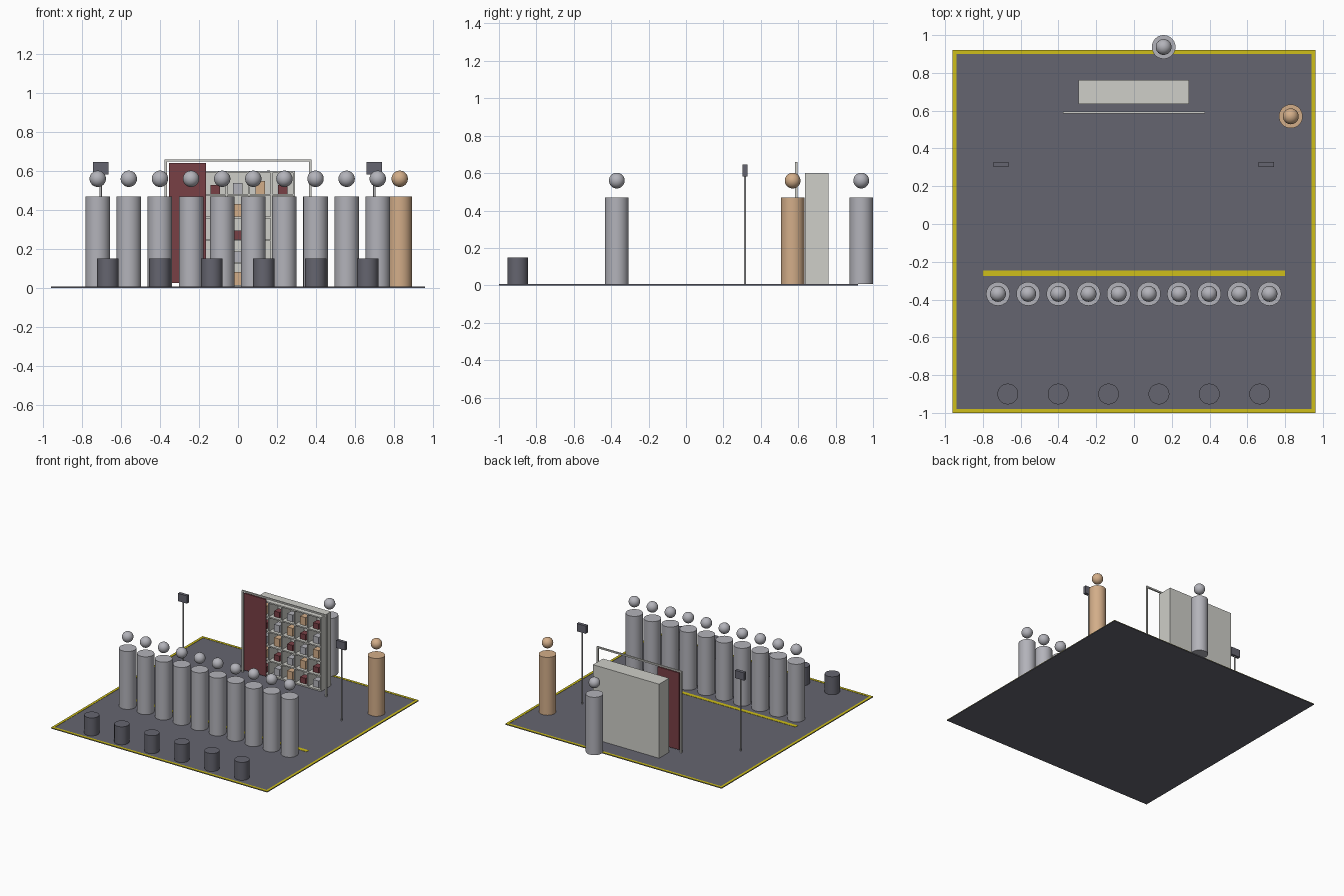
import bpy, math

cube = bpy.data.objects.get("Cube")
if cube:
    bpy.data.objects.remove(cube, do_unlink=True)


def material(name, r, g, b):
    m = bpy.data.materials.new(name)
    m.use_nodes = True
    m.diffuse_color = (r, g, b, 1)
    m.node_tree.nodes["Principled BSDF"].inputs["Base Color"].default_value = (r, g, b, 1)
    return m


charcoal = material("charcoal", 0.13, 0.13, 0.16)
grey = material("figure grey", 0.45, 0.45, 0.49)
tan = material("tan", 0.65, 0.42, 0.25)
ivory = material("ivory", 0.62, 0.62, 0.58)
red = material("dark red", 0.19, 0.05, 0.06)
yellow = material("yellow", 0.62, 0.52, 0.01)
steel = material("steel", 0.45, 0.45, 0.46)


def finish(name, mat, smooth=False):
    ob = bpy.context.object
    ob.name = name
    ob.data.materials.append(mat)
    if smooth:
        bpy.ops.object.shade_smooth_by_angle(angle=math.radians(40))
    return ob


def box(name, x, y, z, mat):
    """Box spanning the (low, high) pairs x, y and z."""
    spans = (x, y, z)
    bpy.ops.mesh.primitive_cube_add(size=1, location=[sum(s) / 2 for s in spans])
    bpy.context.object.scale = [s[1] - s[0] for s in spans]
    bpy.ops.object.transform_apply(location=False, rotation=False)
    return finish(name, mat)


def cylinder(name, x, y, low, high, radius, mat, sides=32):
    bpy.ops.mesh.primitive_cylinder_add(vertices=sides, radius=radius, depth=high - low,
                                        location=(x, y, (low + high) / 2))
    return finish(name, mat, True)


def person(name, x, y, mat):
    cylinder(name + "_body", x, y, FLOOR, 0.47, 0.063, mat)
    bpy.ops.mesh.primitive_uv_sphere_add(segments=24, ring_count=16, radius=0.042,
                                         location=(x, y, 0.56))
    finish(name + "_head", mat, True)


# Floor with painted border and line
FLOOR = 0.006
LEFT, FRONT, BACK, EDGE = 0.96, -1.0, 0.92, 0.02
box("floor", (-LEFT, LEFT), (FRONT, BACK), (0, FLOOR), charcoal)
paint = (FLOOR, FLOOR + 0.002)
for side in (-1, 1):
    box("border_side", sorted((side * LEFT, side * (LEFT - EDGE))), (FRONT, BACK), paint, yellow)
inner = (EDGE - LEFT, LEFT - EDGE)
box("border_front", inner, (FRONT, FRONT + EDGE), paint, yellow)
box("border_back", inner, (BACK - EDGE, BACK), paint, yellow)
box("waiting_line", (-0.8, 0.8), (-0.275, -0.245), paint, yellow)

# Row of standing figures, two more at the sides
for i in range(10):
    person("row_person", -0.72 + i * 0.1597, -0.37, grey)
person("host", 0.83, 0.57, tan)
person("helper", 0.157, 0.937, grey)

# Stools
for i in range(6):
    cylinder("stool", -0.668 + i * 0.2667, -0.9, FLOOR, 0.15, 0.055, charcoal)

# Lamps on poles
for x in (-0.705, 0.7):
    cylinder("lamp_pole", x, 0.315, FLOOR, 0.59, 0.006, steel, 12)
    box("lamp_head", (x - 0.04, x + 0.04), (0.302, 0.328), (0.583, 0.645), charcoal)

# Open-fronted cabinet: shell, shelves and dividers
X0, X1, Y0, Y1, TOP, T = -0.295, 0.292, 0.635, 0.762, 0.6, 0.01
COLS = ROWS = 5
cell_w, cell_h = (X1 - X0 - T) / COLS, (TOP - FLOOR - T) / ROWS
box("cabinet_back", (X0, X1), (Y1 - T, Y1), (FLOOR, TOP), ivory)
for c in range(COLS + 1):
    x = X0 + c * cell_w
    box("cabinet_divider", (x, x + T), (Y0, Y1 - T), (FLOOR, TOP), ivory)
for r in range(ROWS + 1):
    z = FLOOR + r * cell_h
    box("cabinet_shelf", (X0, X1), (Y0, Y1 - T), (z, z + T), ivory)

# Goods, one in each compartment
goods = (tan, grey, red)
for r in range(ROWS):
    for c in range(COLS):
        x = X0 + T / 2 + (c + 0.5) * cell_w
        z = FLOOR + T + r * cell_h
        height = 0.045 + 0.01 * ((c + 2 * r) % 3)
        box("shelf_item", (x - 0.025, x + 0.025), (0.66, 0.715), (z, z + height),
            goods[(r + 2 * c + 2) % 3])

# Sliding door hung in a slim frame
for x in (-0.37, 0.37):
    box("frame_post", (x - 0.006, x + 0.006), (0.584, 0.596), (FLOOR, 0.66), ivory)
box("frame_rail", (-0.376, 0.376), (0.584, 0.596), (0.648, 0.66), ivory)
box("sliding_door", (-0.355, -0.163), (0.585, 0.595), (0.025, 0.642), red)
